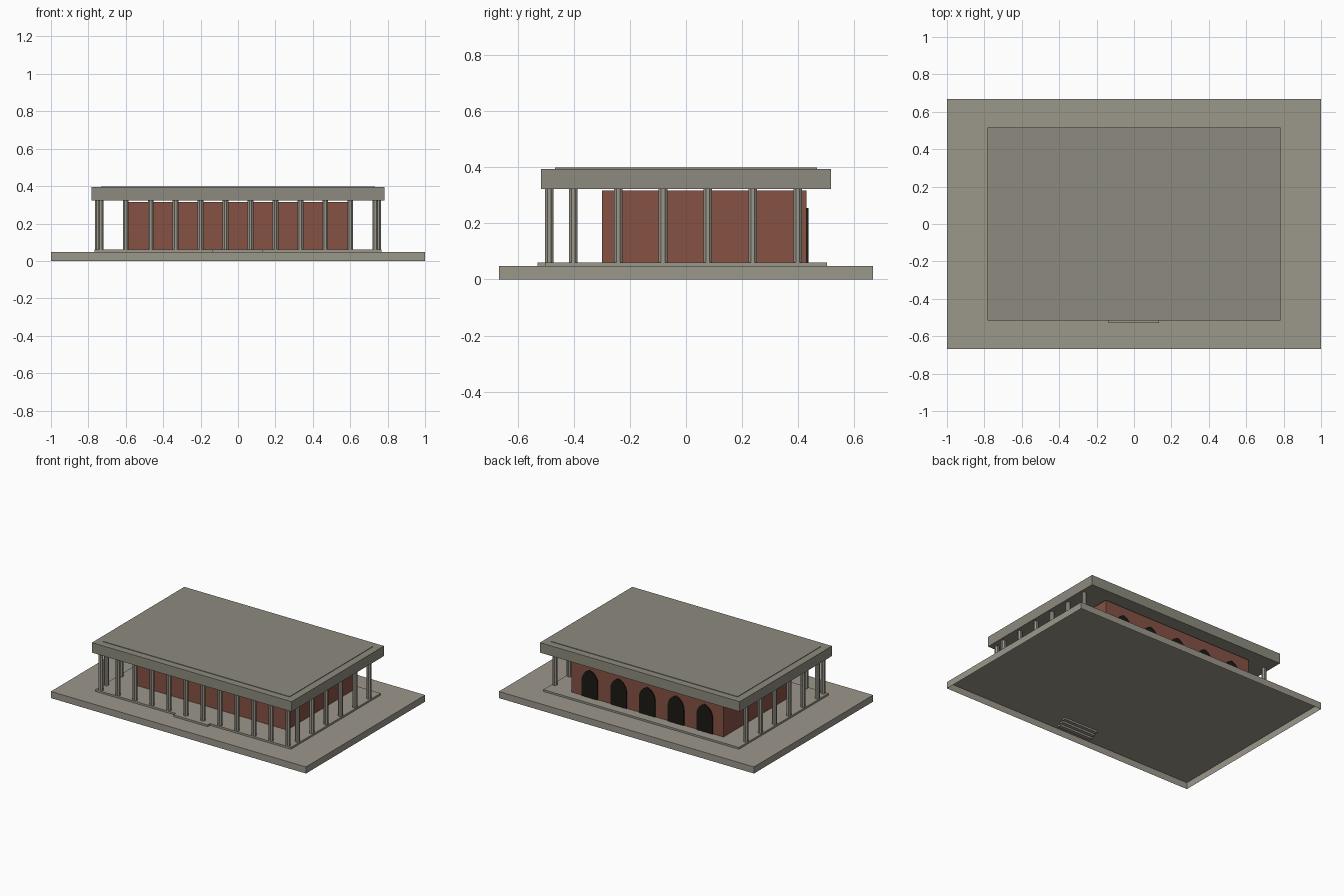
import bpy, bmesh
from math import pi, cos, sin, sqrt

if "Cube" in bpy.data.objects:
    bpy.data.objects.remove(bpy.data.objects["Cube"])


def material(name, r, g, b):
    m = bpy.data.materials.new(name)
    m.diffuse_color = (r, g, b, 1)
    m.use_nodes = True
    m.node_tree.nodes["Principled BSDF"].inputs["Base Color"].default_value = m.diffuse_color
    return m


STONE = material("stone", 0.33, 0.31, 0.26)
ROOF = material("roof_stone", 0.27, 0.26, 0.21)
BRICK = material("brick", 0.24, 0.085, 0.06)
DARK = material("dark_opening", 0.012, 0.010, 0.007)


def finish(name, bm, mat):
    me = bpy.data.meshes.new(name)
    bm.to_mesh(me)
    bm.free()
    me.materials.append(mat)
    ob = bpy.data.objects.new(name, me)
    bpy.context.collection.objects.link(ob)
    return ob


def box(name, x, y, z, mat, open_bottom=False):
    """Box from (min, max) ranges on each axis."""
    bm = bmesh.new()
    bmesh.ops.create_cube(bm, size=1)
    for v in bm.verts:
        v.co = [r[0] + (c + 0.5) * (r[1] - r[0]) for c, r in zip(v.co, (x, y, z))]
    bm.normal_update()
    if open_bottom:
        bmesh.ops.delete(bm, geom=[f for f in bm.faces if f.normal.z < -0.5],
                         context='FACES')
    return finish(name, bm, mat)


def prism(name, pts, offset, mat):
    """Extrude a closed outline of 3D points by an offset."""
    bm = bmesh.new()
    f = bm.faces.new([bm.verts.new(p) for p in pts])
    ext = bmesh.ops.extrude_face_region(bm, geom=[f], use_keep_orig=True)
    vs = [g for g in ext["geom"] if isinstance(g, bmesh.types.BMVert)]
    bmesh.ops.translate(bm, verts=vs, vec=offset)
    bmesh.ops.recalc_face_normals(bm, faces=bm.faces)
    return finish(name, bm, mat)


# Terrace (open underneath) and raised floor
box("terrace", (-1, 1), (-0.667, 0.667), (0, 0.047), STONE, open_bottom=True)
box("raised_floor", (-0.767, 0.767), (-0.503, 0.503), (0.047, 0.06), STONE)

# Entrance steps, descending into the terrace
for i in range(4):
    y, z = -0.503 - 0.024 * i, 0.06 - 0.013 * i
    box(f"step_{i}", (-0.137, 0.133), (y - 0.026, y), (z - 0.013, z), STONE)

# Brick hall
box("brick_hall", (-0.595, 0.595), (-0.30, 0.43), (0.06, 0.316), BRICK)

# Pointed arch openings along the back wall
W, SPRING, APEX = 0.0625, 0.172, 0.255
rise = APEX - SPRING
R = (W * W + rise * rise) / (2 * W)          # radius of each arc of the arch
for i in range(5):
    cx = -0.45 + 0.225 * i
    right = []
    for k in range(6):
        h = rise * k / 6
        right.append((W - R + sqrt(R * R - h * h), SPRING + h))
    outline = [(W, 0.06)] + right + [(0, APEX)]
    outline += [(-a, b) for a, b in reversed(right)] + [(-W, 0.06)]
    prism(f"arch_opening_{i}", [(cx + a, 0.425, b) for a, b in outline],
          (0, 0.012, 0), DARK)

# Columns: front row, then both side rows
spots = [(-0.734 + 1.468 * i / 11, -0.487) for i in range(12)]
spots += [(s * 0.749, -0.402 + 0.16 * i) for s in (-1, 1) for i in range(6)]
for n, (x, y) in enumerate(spots):
    ring = [(x + 0.0165 * cos(pi / 8 + k * pi / 4),
             y + 0.0165 * sin(pi / 8 + k * pi / 4), 0.06) for k in range(8)]
    prism(f"column_{n}", ring, (0, 0, 0.264), STONE)

# Flat roof with a thin inset deck on top
box("roof", (-0.783, 0.783), (-0.517, 0.517), (0.323, 0.394), ROOF)
box("roof_deck", (-0.732, 0.732), (-0.467, 0.467), (0.39, 0.398), ROOF)
